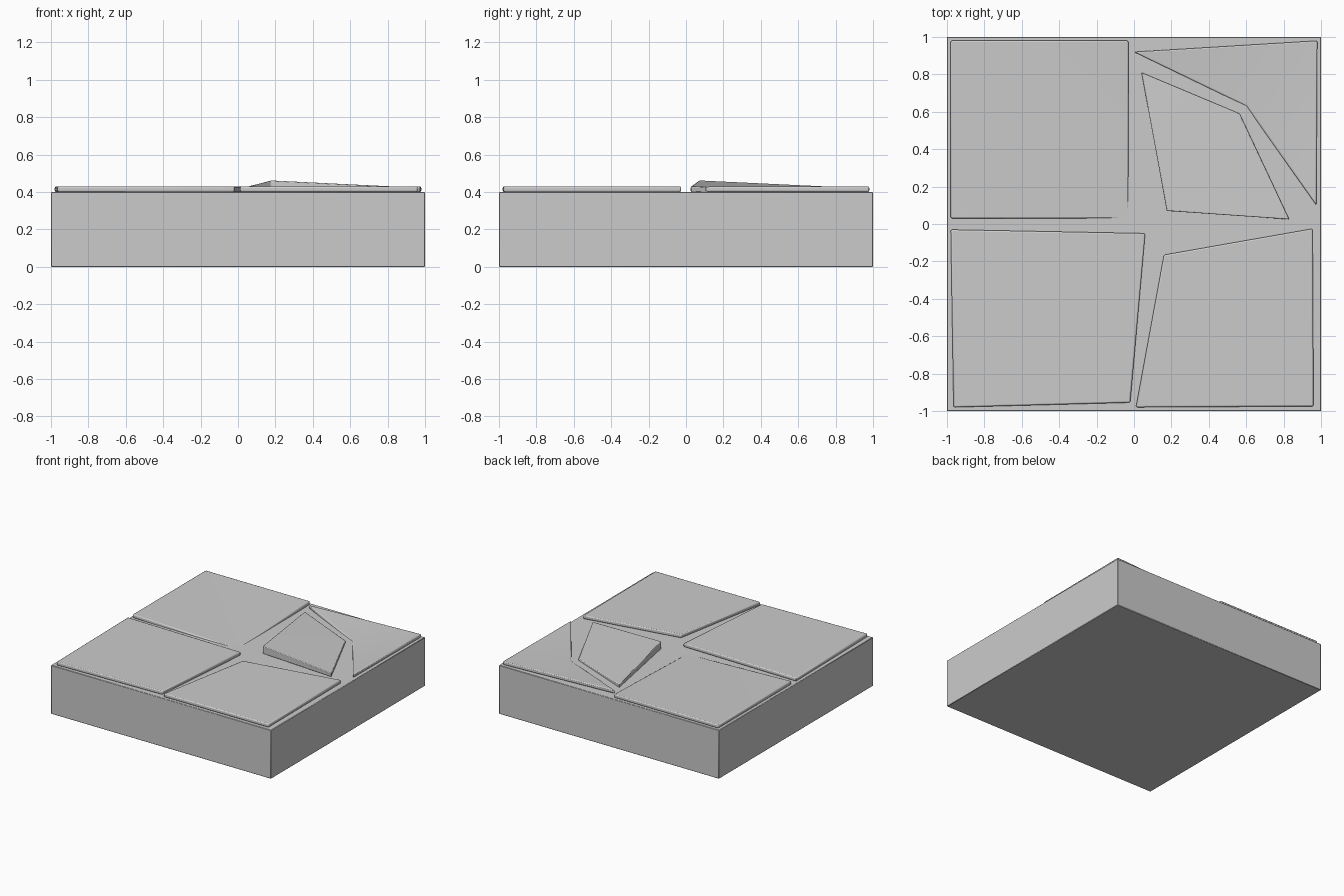
import bpy, bmesh, math

if "Cube" in bpy.data.objects:
    bpy.data.objects.remove(bpy.data.objects["Cube"])

BASE_TOP = 0.40


def finish(name, bm, bevel, segments):
    bmesh.ops.recalc_face_normals(bm, faces=bm.faces[:])
    mesh = bpy.data.meshes.new(name)
    bm.to_mesh(mesh)
    bm.free()
    ob = bpy.data.objects.new(name, mesh)
    bpy.context.collection.objects.link(ob)
    mod = ob.modifiers.new("worn_edges", 'BEVEL')
    mod.width = bevel
    mod.segments = segments
    mod.limit_method = 'ANGLE'
    mod.angle_limit = math.radians(25)
    bpy.ops.object.select_all(action='DESELECT')
    bpy.context.view_layer.objects.active = ob
    ob.select_set(True)
    bpy.ops.object.shade_smooth_by_angle(angle=math.radians(40))
    return ob


def slab(name, corners, bevel=0.008):
    """Four-cornered slab; the top is folded from corner 0 to corner 2."""
    bm = bmesh.new()
    top = [bm.verts.new(c) for c in corners]
    low = [bm.verts.new((x, y, min(z - 0.03, BASE_TOP))) for x, y, z in corners]
    for a, b, c in ((0, 1, 2), (0, 2, 3)):
        bm.faces.new((top[a], top[b], top[c]))
        bm.faces.new((low[c], low[b], low[a]))
    for i in range(4):
        j = (i + 1) % 4
        bm.faces.new((low[i], low[j], top[j], top[i]))
    return finish(name, bm, bevel, 2)


# Foundation block
bm = bmesh.new()
bmesh.ops.create_cube(bm, size=1)
bmesh.ops.scale(bm, vec=(2, 2, BASE_TOP), verts=bm.verts[:])
bmesh.ops.translate(bm, vec=(0, 0, BASE_TOP / 2), verts=bm.verts[:])
finish("foundation", bm, 0.003, 1)

# Whole paving tiles; the back left one has a sunken inner corner
slab("tile_back_left", [(-0.03, 0.03, 0.399), (-0.03, 0.98, 0.43),
                        (-0.98, 0.98, 0.43), (-0.98, 0.03, 0.43)])
slab("tile_front_left", [(0.06, -0.05, 0.43), (-0.98, -0.03, 0.43),
                         (-0.965, -0.98, 0.43), (-0.02, -0.955, 0.43)])
slab("tile_front_right", [(0.16, -0.165, 0.43), (0.01, -0.98, 0.43),
                          (0.96, -0.975, 0.43), (0.955, -0.025, 0.43)])

# Broken tile: outer shard sunk at its inner corner, inner shard tipped up
slab("broken_outer_shard", [(0.60, 0.63, 0.402), (0.975, 0.10, 0.43),
                            (0.98, 0.98, 0.43), (0.0, 0.92, 0.43)])
slab("broken_inner_shard", [(0.175, 0.07, 0.462), (0.83, 0.025, 0.43),
                            (0.565, 0.59, 0.412), (0.04, 0.81, 0.427)], 0.005)
